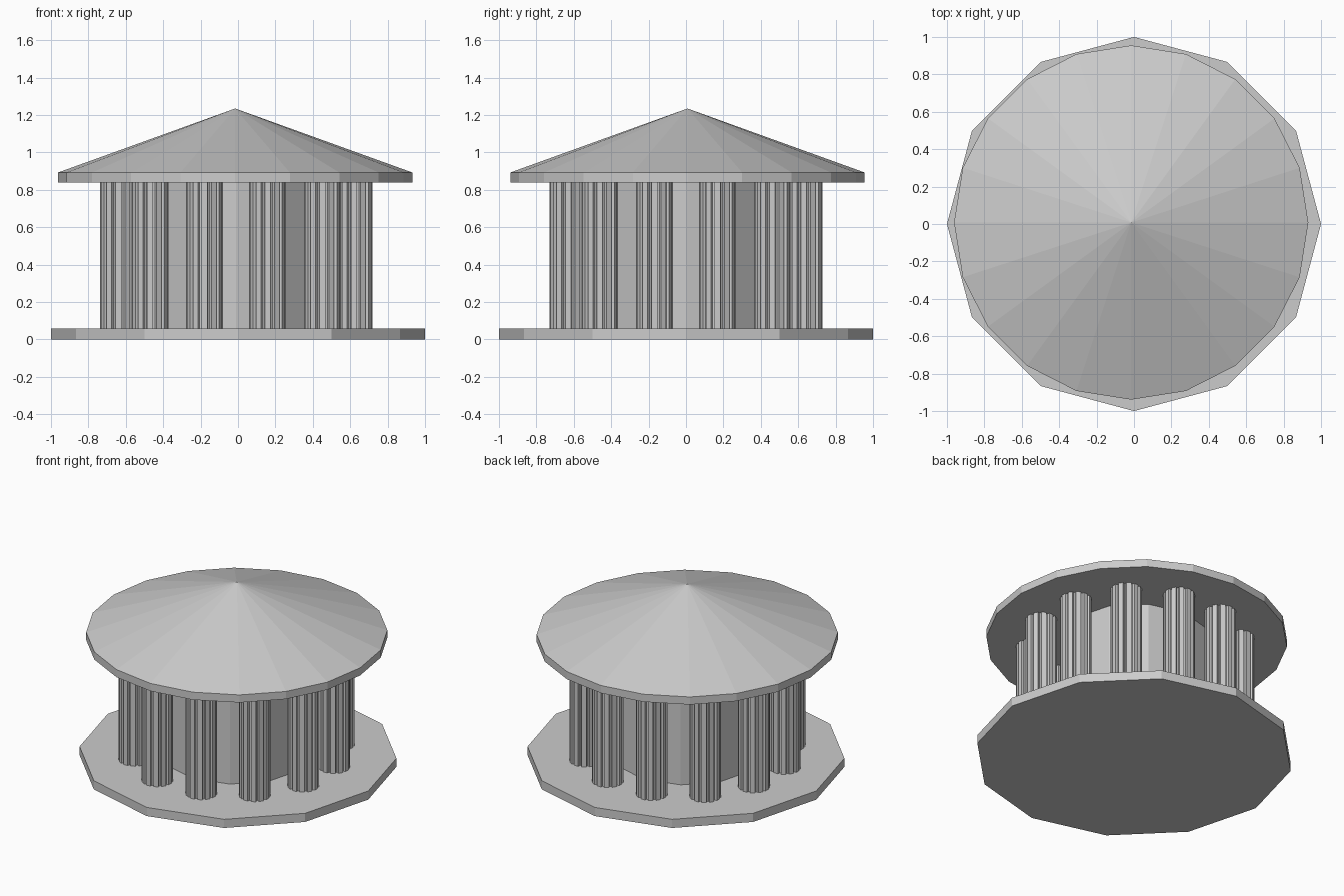
import bpy, bmesh
from math import sin, cos, pi, radians

if "Cube" in bpy.data.objects:
    bpy.data.objects.remove(bpy.data.objects["Cube"])


def ring(n, r, start=0.0):
    return [(r * cos(start + 2 * pi * i / n), r * sin(start + 2 * pi * i / n)) for i in range(n)]


def prism(name, profile, z0, z1, at=(0, 0), apex=None):
    """Extrude a closed profile; optionally finish it with a pointed top."""
    bm = bmesh.new()
    low = [bm.verts.new((x, y, z0)) for x, y in profile]
    high = [bm.verts.new((x, y, z1)) for x, y in profile]
    n = len(profile)
    bm.faces.new(low[::-1])
    for i in range(n):
        j = (i + 1) % n
        bm.faces.new((low[i], low[j], high[j], high[i]))
    if apex is None:
        bm.faces.new(high)
    else:
        tip = bm.verts.new((0, 0, apex))
        for i in range(n):
            bm.faces.new((high[i], high[(i + 1) % n], tip))
    mesh = bpy.data.meshes.new(name)
    bm.to_mesh(mesh)
    bm.free()
    ob = bpy.data.objects.new(name, mesh)
    ob.location = (at[0], at[1], 0)
    bpy.context.collection.objects.link(ob)
    return ob


# Twelve-sided base slab and inner chamber
prism("base", ring(12, 1.0), 0.0, 0.06)
prism("inner_chamber", ring(12, 0.48), 0.06, 0.84, (-0.01, 0))

# Conical roof with a thin rim
prism("roof", ring(20, 0.947), 0.84, 0.893, (-0.015, 0.008), apex=1.235)

# Fluted column cross-section: flat ribs separated by grooves
FLUTES = 12
fluted = []
for i in range(FLUTES):
    a = 2 * pi * i / FLUTES
    for off, r in ((-9, 0.1), (9, 0.1), (12, 0.085), (18, 0.085)):
        t = a + radians(off)
        fluted.append((r * cos(t), r * sin(t)))

# Ring of twelve columns
for i, (x, y) in enumerate(ring(12, 0.652, pi / 12)):
    prism(f"column_{i + 1}", fluted, 0.06, 0.84, (x - 0.01, y))
